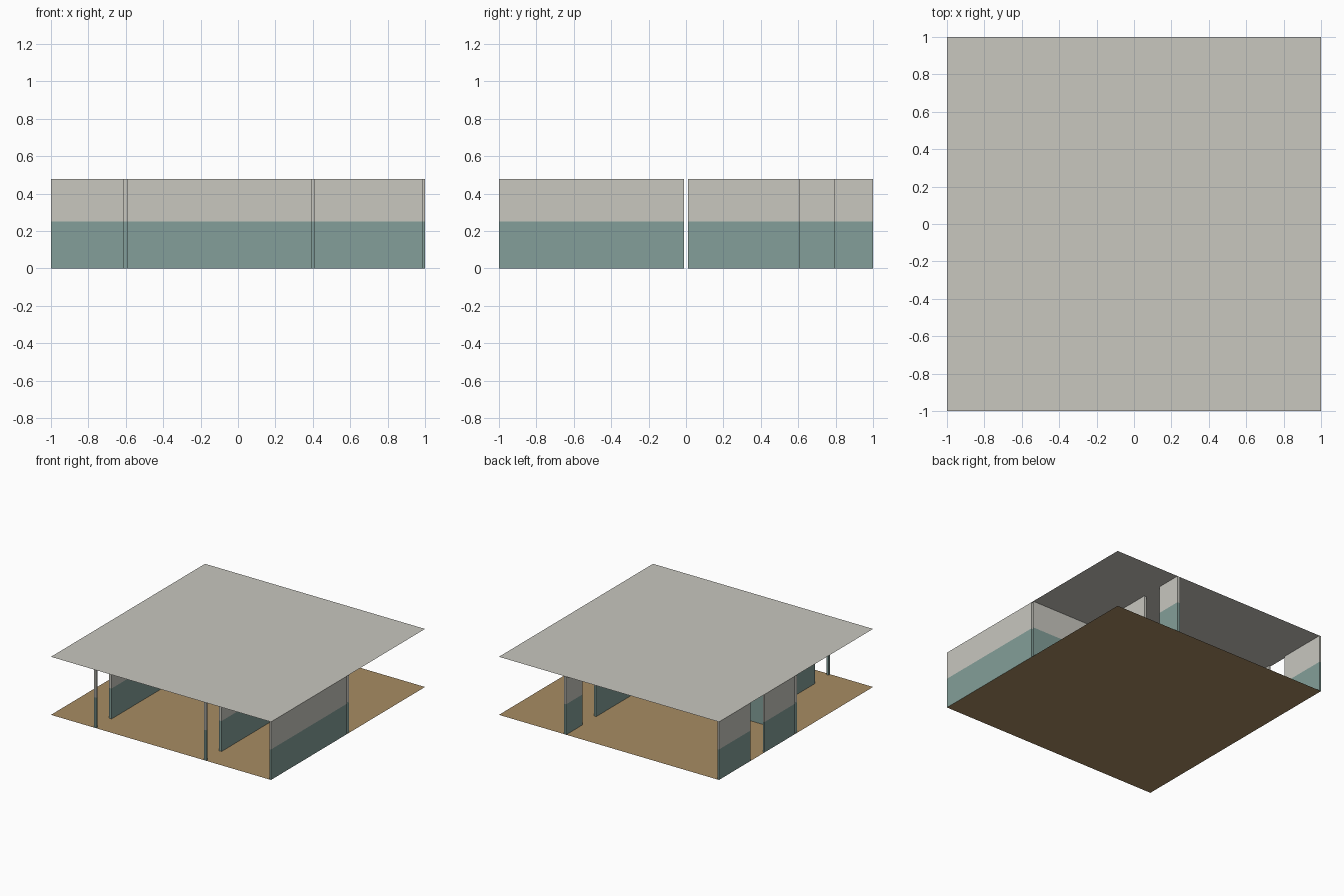
import bpy
import bmesh

cube = bpy.data.objects.get("Cube")
if cube:
    bpy.data.objects.remove(cube, do_unlink=True)

HEIGHT = 0.477   # ceiling level
DADO = 0.25      # top of the painted lower band
HALF = 0.011     # half the wall thickness
OUTER = 0.985    # inner face of the outside walls


def make_material(name, rgb):
    mat = bpy.data.materials.new(name)
    mat.use_nodes = True
    colour = (*rgb, 1.0)
    mat.diffuse_color = colour
    mat.node_tree.nodes["Principled BSDF"].inputs["Base Color"].default_value = colour
    return mat


plaster = make_material("warm grey plaster", (0.578, 0.571, 0.521))
teal = make_material("muted teal paint", (0.227, 0.347, 0.319))
wood = make_material("tan floor", (0.392, 0.262, 0.125))


def finish(name, bm, materials):
    mesh = bpy.data.meshes.new(name)
    bm.to_mesh(mesh)
    bm.free()
    for mat in materials:
        mesh.materials.append(mat)
    obj = bpy.data.objects.new(name, mesh)
    bpy.context.collection.objects.link(obj)
    return obj


def slab(name, z, mat):
    """Square sheet covering the whole plan."""
    bm = bmesh.new()
    corners = [(-1, -1), (1, -1), (1, 1), (-1, 1)]
    bm.faces.new([bm.verts.new((x, y, z)) for x, y in corners])
    return finish(name, bm, [mat])


def wall(name, x0, x1, y0, y1, open_ends=False):
    """Hollow wall in two painted bands; open_ends drops the faces across x."""
    bm = bmesh.new()
    plan = [(x0, y0), (x1, y0), (x1, y1), (x0, y1)]
    rings = [[bm.verts.new((x, y, z)) for x, y in plan] for z in (0, DADO, HEIGHT)]
    for band, (low, high) in enumerate(zip(rings, rings[1:])):
        for i in range(4):
            if open_ends and i % 2:
                continue
            j = (i + 1) % 4
            face = bm.faces.new((low[i], low[j], high[j], high[i]))
            face.material_index = 1 - band
    return finish(name, bm, [plaster, teal])


def cross_wall(name, x, y0, y1):
    return wall(name, x - HALF, x + HALF, y0, y1)


# Floor and ceiling sheets
slab("floor", 0, wood)
slab("ceiling", HEIGHT, plaster)

# Long central wall from side to side
wall("central_wall", -1, 1, -HALF, HALF, open_ends=True)

# Front partitions, each with a doorway beside a narrow jamb
for side, x in (("right", -0.6), ("left", 0.4)):
    cross_wall(f"front_{side}_partition", x, -0.8, -HALF)
    cross_wall(f"front_{side}_jamb", x, -1, -0.98)

# Back partition with a doorway
cross_wall("back_partition_inner", 0.4, HALF, 0.61)
cross_wall("back_partition_outer", 0.4, 0.79, 1)

# Outside walls
wall("left_outer_wall", OUTER, 1, -1, -HALF)
wall("right_outer_wall_inner", -1, -OUTER, HALF, 0.41)
wall("right_outer_wall_outer", -1, -OUTER, 0.59, 1)
